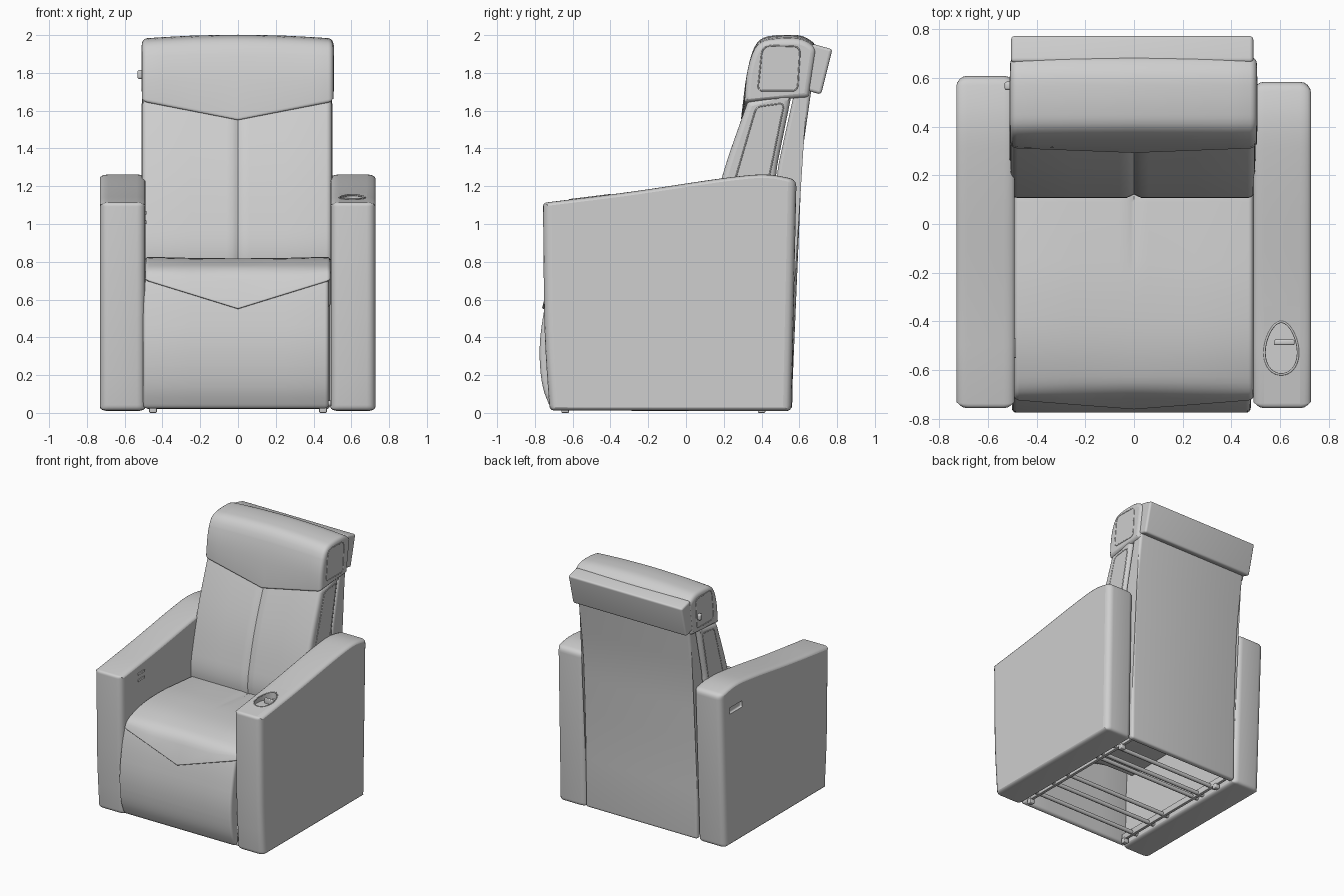
import bpy, bmesh, math
from mathutils import Vector

if "Cube" in bpy.data.objects:
    bpy.data.objects.remove(bpy.data.objects["Cube"])

mat = bpy.data.materials.new("light grey")
mat.diffuse_color = (0.62, 0.62, 0.62, 1)
mat.use_nodes = True
mat.node_tree.nodes["Principled BSDF"].inputs["Base Color"].default_value = mat.diffuse_color


def finish(ob, angle=38):
    ob.data.materials.clear()
    ob.data.materials.append(mat)
    ob.data.shade_smooth()
    ob.data.set_sharp_from_angle(angle=math.radians(angle))
    for p in ob.data.polygons:  # flat end caps
        if len(p.vertices) > 8:
            p.use_smooth = False
    return ob


def from_bm(name, bm):
    bmesh.ops.recalc_face_normals(bm, faces=bm.faces[:])
    me = bpy.data.meshes.new(name)
    bm.to_mesh(me)
    bm.free()
    ob = bpy.data.objects.new(name, me)
    bpy.context.collection.objects.link(ob)
    return finish(ob)


def rounded(pts):
    """Fillet a closed polygon given as (y, z, radius)."""
    out, n = [], len(pts)
    for i, (y, z, r) in enumerate(pts):
        p = Vector((y, z))
        a = Vector(pts[i - 1][:2]) - p
        b = Vector(pts[(i + 1) % n][:2]) - p
        pa = p + a.normalized() * min(r, a.length * 0.48)
        pb = p + b.normalized() * min(r, b.length * 0.48)
        for k in range(6):
            t = k / 5
            out.append(pa * (1 - t) ** 2 + p * 2 * t * (1 - t) + pb * t * t)
    return out


def inset(pts, d, zs):
    n = len(pts)
    area = sum(pts[i - 1].x * pts[i].y - pts[i].x * pts[i - 1].y for i in range(n))
    s = 1 if area > 0 else -1
    res = []
    for i in range(n):
        t = (pts[(i + 1) % n] - pts[i - 1]).normalized()
        res.append(pts[i] + Vector((-t.y, t.x * zs)) * d * s)
    return res


def loft(name, x0, x1, prof, r=0.03, mid=(), zs=1.0):
    """Sweep a side profile along x with rounded ends."""
    arc = [(r * (1 - math.sin(a)), r * (1 - math.cos(a)))
           for a in [math.pi / 2 * (1 - k / 4) for k in range(5)]]
    st = [(x0 + d, i) for d, i in arc] + [(x, 0) for x in mid] + [(x1 - d, i) for d, i in reversed(arc)]
    bm = bmesh.new()
    rings = [[bm.verts.new((x, p.x, p.y)) for p in inset(rounded(prof(x)), i, zs)] for x, i in st]
    n = len(rings[0])
    for A, B in zip(rings, rings[1:]):
        for j in range(n):
            bm.faces.new((A[j], A[(j + 1) % n], B[(j + 1) % n], B[j]))
    bm.faces.new(rings[0])
    bm.faces.new(rings[-1])
    return from_bm(name, bm)


def box(name, lo, hi, bev=0.0):
    bm = bmesh.new()
    bmesh.ops.create_cube(bm, size=1)
    for v in bm.verts:
        v.co = Vector([(l + h) / 2 + c * (h - l) for l, h, c in zip(lo, hi, v.co)])
    if bev:
        bmesh.ops.bevel(bm, geom=bm.edges[:], offset=bev, segments=3, profile=0.5, affect='EDGES')
    return from_bm(name, bm)


def tube(name, pts, r, cyclic=False):
    cu = bpy.data.curves.new(name, 'CURVE')
    cu.dimensions = '3D'
    cu.bevel_depth, cu.bevel_resolution, cu.use_fill_caps = r, 2, True
    sp = cu.splines.new('POLY')
    sp.points.add(len(pts) - 1)
    for q, p in zip(sp.points, pts):
        q.co = (*p, 1)
    sp.use_cyclic_u = cyclic
    ob = bpy.data.objects.new(name, cu)
    bpy.context.collection.objects.link(ob)
    bpy.ops.object.select_all(action='DESELECT')
    bpy.context.view_layer.objects.active = ob
    ob.select_set(True)
    bpy.ops.object.convert(target='MESH')
    return finish(bpy.context.view_layer.objects.active, 60)


def cut(ob, cutter):
    m = ob.modifiers.new("cut", 'BOOLEAN')
    m.operation, m.object, m.solver = 'DIFFERENCE', cutter, 'EXACT'
    bpy.context.view_layer.objects.active = ob
    bpy.ops.object.modifier_apply(modifier=m.name)
    bpy.data.objects.remove(cutter)
    finish(ob)


def groove(x, depth):
    return depth * max(0, 1 - abs(x) / 0.03)


MID = (-0.25, -0.06, -0.03, -0.012, 0, 0.012, 0.03, 0.06, 0.25)


# Armrests
def arm(back):
    return lambda x: [(-0.722, 0.012, .03), (-0.75, 0.4, .2), (-0.757, 1.112, .02), (-0.3, 1.168, .2),
                      (0.2, 1.245, .2), (0.43, 1.268, .1), (back, 1.235, .04), (0.558, 0.01, .03)]


left_arm = loft("left_armrest", -0.73, -0.49, arm(0.61), 0.045, zs=0.4)
right_arm = loft("right_armrest", 0.49, 0.727, arm(0.585), 0.045, zs=0.4)

# Egg-shaped cup holder in the right arm
def arm_top(y):
    return 1.11 + 0.123 * (y + 0.757)


egg = [(0.605 + 0.068 * math.cos(t) * (1 - 0.18 * math.sin(t)), -0.51 + 0.108 * math.sin(t))
       for t in [k * math.tau / 40 for k in range(40)]]
bm = bmesh.new()
f = bm.faces.new([bm.verts.new((x, y, 1.1)) for x, y in egg])
ex = bmesh.ops.extrude_face_region(bm, geom=[f])
for v in [g for g in ex['geom'] if isinstance(g, bmesh.types.BMVert)]:
    v.co.z = 1.25
cut(right_arm, from_bm("cup_cutter", bm))
tube("cup_holder_rim", [(x, y, arm_top(y)) for x, y in egg], 0.005, True)
box("cup_holder_lever", (0.575, -0.497, 1.09), (0.66, -0.475, 1.137), 0.006)

# Pull recess outside and latch buttons inside the left arm
cut(left_arm, box("pull_cutter", (-0.76, 0.34, 1.05), (-0.712, 0.5, 1.1), 0.01))
for i, z in enumerate((1.0, 1.05)):
    box(f"latch_button_{i}", (-0.493, -0.55, z), (-0.484, -0.47, z + 0.02), 0.003)

# Footrest panel
loft("footrest_panel", -0.502, 0.48, lambda x: [
    (-0.715, 0.02, .03), (-0.765, 0.14, .1), (-0.78, 0.35, .2), (-0.75, 0.56, .1), (-0.712, 0.71, .03),
    (-0.65, 0.71, .03), (-0.67, 0.5, .1), (-0.68, 0.03, .02)], 0.02, MID)


# Seat cushion with pointed front flap and fading centre seam
def seat(x):
    k = min(1, abs(x) / 0.48)
    zv = 0.55 + 0.15 * k
    g = groove(x, 0.012)
    c = 0.008 * k * k
    return [(-0.764 + 0.036 * k, zv, .012), (-0.695, 0.765, .07), (-0.5, 0.815 + c, .12),
            (-0.25, 0.82 + c, .1), (0.12, 0.795 - g, .03), (0.2, 0.76, .03), (0.2, 0.58, .03),
            (-0.6, 0.56, .02), (-0.69 + 0.02 * k, zv - 0.008 * k, .02)]


loft("seat_cushion", -0.492, 0.49, seat, 0.02, MID)


# Backrest cushion in two halves
def back(x):
    g = groove(x, 0.014)
    k = min(1, abs(x) / 0.5)
    return [(0.12 + g, 0.72, .02), (0.1 + g, 0.87, .1), (0.185 + g, 1.25, .2), (0.342 + g - 0.015 * k, 1.65, .02),
            (0.56, 1.69, .02), (0.47, 1.25, .1), (0.5, 0.72, .02)]


loft("backrest_cushion", -0.508, 0.497, back, 0.03, MID)


# Headrest with pointed lower edge
def head(x):
    k = min(1, abs(x) / 0.5)
    c = 0.02 * k * k
    return [(0.29 + 0.02 * k, 1.545 + 0.1 * k, .02), (0.322, 1.82, .12), (0.375, 1.985 - c, .09),
            (0.5, 2.003 - c, .05), (0.62, 2.0 - c, .05), (0.69, 1.95 - c, .03), (0.65, 1.67, .02),
            (0.42, 1.655, .02), (0.345 + 0.015 * k, 1.565 + 0.085 * k, .015)]


loft("headrest", -0.509, 0.505, head, 0.028, (-0.4,) + MID + (0.4,))

# Back shell and the top band behind it
loft("back_shell", -0.49, 0.487, lambda x: [
    (0.562, 0.02, .02), (0.57, 0.6, .2), (0.598, 1.25, .2), (0.665, 1.72, .05), (0.69, 1.93, .02),
    (0.64, 1.95, .02), (0.565, 1.66, .03), (0.475, 1.25, .1), (0.5, 0.8, .1), (0.515, 0.02, .02)], 0.02)
loft("back_top_band", -0.505, 0.49, lambda x: [
    (0.63, 1.71, .02), (0.715, 1.685, .02), (0.775, 1.925, .015), (0.665, 1.955, .02)], 0.015)

# Side seams on headrest and backrest, and the small lever knob
for side, hx, bx in (("left", -0.508, -0.507), ("right", 0.504, 0.496)):
    tube(side + "_headrest_seam", [(hx, p.x, p.y) for p in rounded(
        [(0.38, 1.705, .03), (0.405, 1.945, .05), (0.605, 1.94, .04), (0.59, 1.705, .03)])], 0.004, True)
    tube(side + "_backrest_seam", [(bx, p.x, p.y) for p in rounded(
        [(0.25, 1.2, .03), (0.372, 1.62, .03), (0.52, 1.64, .03), (0.43, 1.2, .03)])], 0.004, True)
box("headrest_knob", (-0.532, 0.55, 1.768), (-0.5, 0.585, 1.815), 0.01)

# Mechanism under the seat: cross rods, side rails, feet
for i, y in enumerate((0.34, 0.2, 0.14, -0.2, -0.36, -0.55)):
    tube(f"cross_rod_{i}", [(-0.49, y, 0.05), (0.49, y, 0.05)], 0.016)
for side, s in (("left", -1), ("right", 1)):
    x = s * 0.45
    box(side + "_side_rail", (x - 0.012, -0.66, 0.03), (x + 0.012, 0.5, 0.08), 0.004)
    for i, y in enumerate((-0.64, 0.4)):
        box(f"{side}_foot_{i}", (x - 0.02, y - 0.02, 0), (x + 0.02, y + 0.02, 0.04), 0.006)
